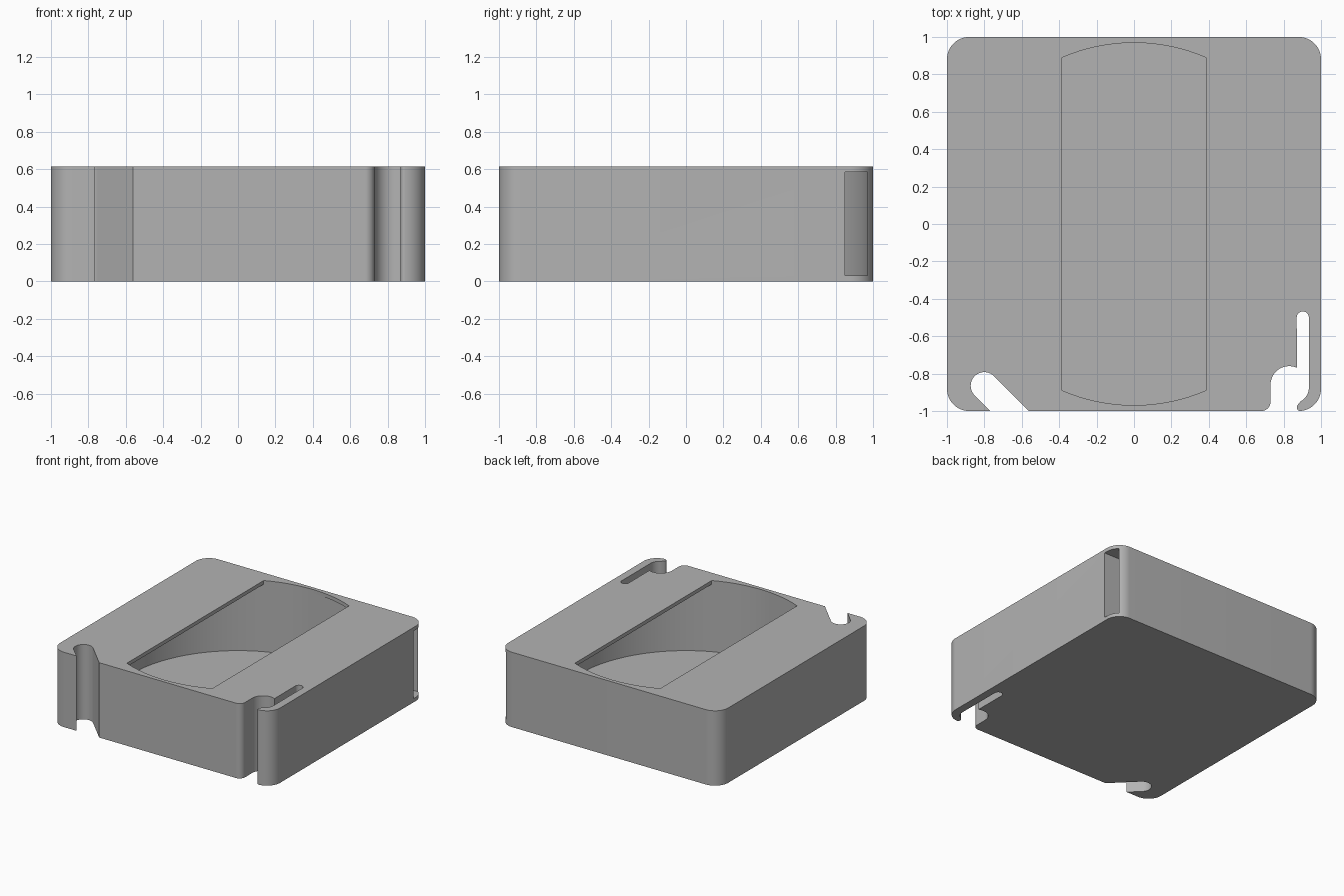
import bpy, bmesh
from math import cos, sin, asin, radians, degrees, ceil

cube = bpy.data.objects.get("Cube")
if cube:
    bpy.data.objects.remove(cube, do_unlink=True)

HEIGHT, WALL = 0.615, 0.03
CAVITY_R = 1 - WALL

grey = bpy.data.materials.new("plain grey")
grey.use_nodes = True
colour = (0.45, 0.45, 0.45, 1)
grey.diffuse_color = colour
grey.node_tree.nodes["Principled BSDF"].inputs["Base Color"].default_value = colour


def arc(x, y, r, start, end, step=5):
    """Points along an arc, angles in degrees."""
    n = max(2, ceil(abs(end - start) / step))
    angles = [radians(start + (end - start) * i / n) for i in range(n + 1)]
    return [(x + r * cos(a), y + r * sin(a)) for a in angles]


def prism(name, outline, z0, z1):
    """Extrude a counter-clockwise outline from z0 to z1."""
    bm = bmesh.new()
    face = bm.faces.new([bm.verts.new((x, y, z0)) for x, y in outline])
    top = bmesh.ops.extrude_face_region(bm, geom=[face])["geom"]
    verts = [v for v in top if isinstance(v, bmesh.types.BMVert)]
    bmesh.ops.translate(bm, verts=verts, vec=(0, 0, z1 - z0))
    bmesh.ops.recalc_face_normals(bm, faces=bm.faces)
    mesh = bpy.data.meshes.new(name)
    bm.to_mesh(mesh)
    bm.free()
    mesh.materials.append(grey)
    obj = bpy.data.objects.new(name, mesh)
    bpy.context.collection.objects.link(obj)
    return obj


def cut(target, cutter):
    """Subtract the cutter from the target and remove it."""
    cutter.hide_render = True
    mod = target.modifiers.new("cut", 'BOOLEAN')
    mod.operation, mod.solver, mod.object = 'DIFFERENCE', 'EXACT', cutter
    bpy.context.view_layer.objects.active = target
    bpy.ops.object.modifier_apply(modifier=mod.name)
    bpy.data.objects.remove(cutter, do_unlink=True)


# Case outline: rounded square with two notches in the front edge
R = 0.12
C = 1 - R
outline = arc(-C, -C, R, 180, 270)
# diagonal notch
outline += [(-0.768, -1)] + arc(-0.8, -0.865, 0.073, 225, 45) + [(-0.562, -1)]
# hooked notch with a narrow slot
outline += arc(0.68, -0.95, 0.05, -90, 0)
outline += arc(0.83, -0.86, 0.1, 180, 66)
outline += arc(0.9025, -0.5, 0.0325, 180, 0, 10)
outline += arc(0.85, -0.874, 0.085, 0, -62)
outline += arc(0.89, -0.98, 0.02, 130, 270, 14)
# remaining corners
outline += arc(C, -C, R, -85, 0)
outline += arc(C, C, R, 0, 90)
outline += arc(-C, C, R, 90, 180)
case = prism("case", outline, 0, HEIGHT)

# Round cavity with a tangent exit channel through the side wall
channel_y = 0.85
meet = degrees(asin(channel_y / CAVITY_R))
cavity = arc(0, 0, CAVITY_R, 90, 360 + meet, 3)
cavity += [(1.1, channel_y), (1.1, CAVITY_R)]
cut(case, prism("cavity_cutter", cavity, WALL, HEIGHT - WALL))

# Top opening with straight sides and curved ends
lip_r = CAVITY_R - 0.001
side = degrees(asin(0.388 / lip_r))
opening = arc(0, 0, lip_r, 90 - side, 90 + side, 3)
opening += arc(0, 0, lip_r, 270 - side, 270 + side, 3)
cut(case, prism("opening_cutter", opening, 0.3, 1))

# Smooth the rounded walls, keep the edges crisp
bpy.ops.object.select_all(action='DESELECT')
case.select_set(True)
bpy.context.view_layer.objects.active = case
bpy.ops.object.shade_smooth_by_angle(angle=radians(30))
